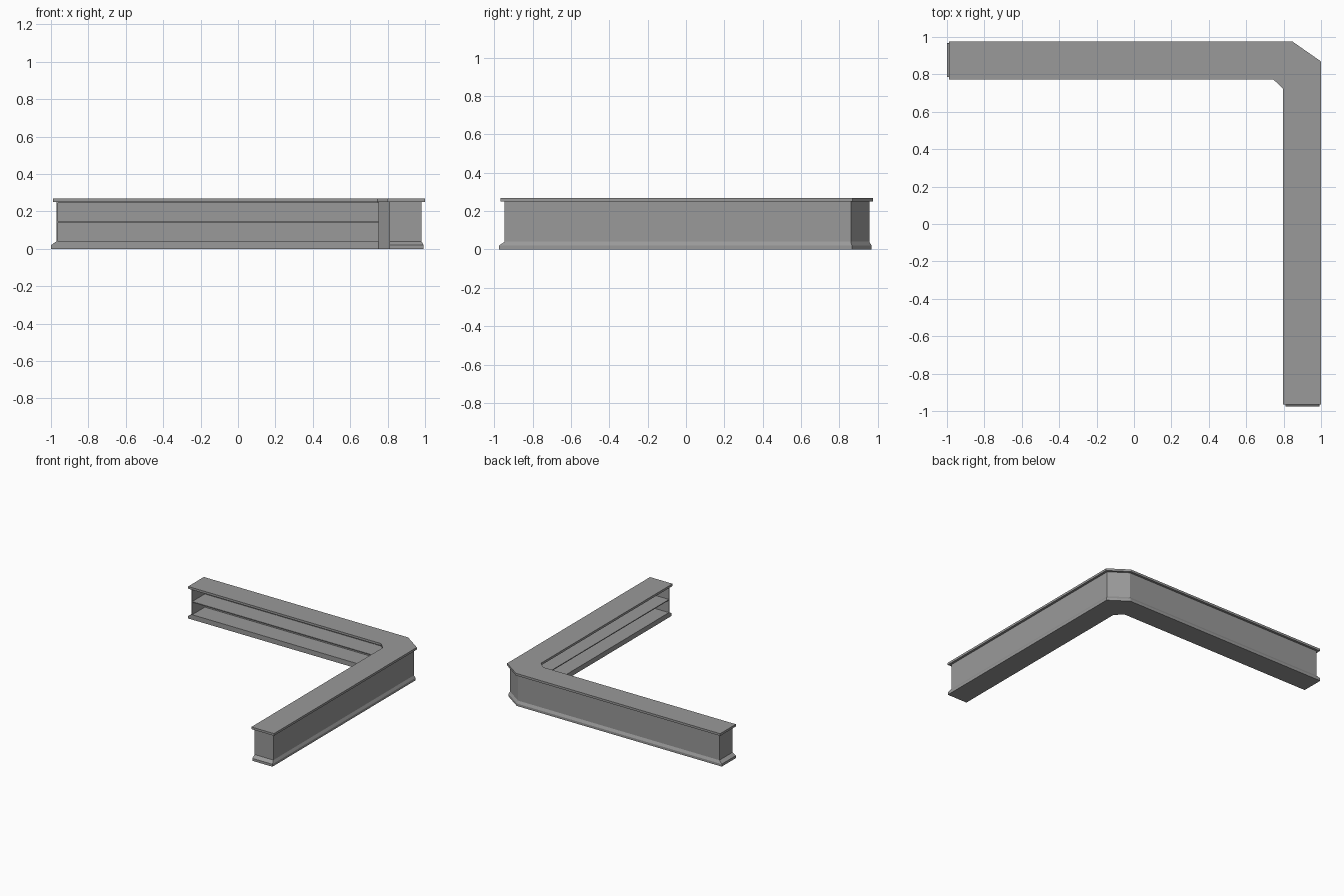
import bpy, bmesh
from mathutils import Vector

if "Cube" in bpy.data.objects:
    bpy.data.objects.remove(bpy.data.objects["Cube"])

# Plan of the worktop: inner edges, front end, outer edges, left end
PLAN = [(-0.99, 0.773), (0.745, 0.773), (0.797, 0.723), (0.797, -0.966),
        (1.0, -0.966), (1.0, 0.869), (0.848, 0.975), (-0.99, 0.975)]

# Dark grey finish
dark = bpy.data.materials.new("dark_grey")
dark.diffuse_color = (0.32, 0.32, 0.32, 1)
dark.use_nodes = True
dark.node_tree.nodes["Principled BSDF"].inputs["Base Color"].default_value = dark.diffuse_color


def inset(inner, end, outer):
    """Move each plan edge inwards by its own distance."""
    dist = [inner] * 3 + [end] + [outer] * 3 + [end]
    pts = [Vector(p) for p in PLAN]
    n = len(pts)
    lines = []
    for i in range(n):
        d = (pts[(i + 1) % n] - pts[i]).normalized()
        lines.append((pts[i] + Vector((-d.y, d.x)) * dist[i], d))
    result = []
    for i in range(n):
        p, d = lines[i - 1]
        q, e = lines[i]
        t = (q - p).cross(e) / d.cross(e)
        result.append(p + d * t)
    return result


def loft(name, rings):
    """Closed solid through (outline, height) rings."""
    bm = bmesh.new()
    loops = [[bm.verts.new((p[0], p[1], z)) for p in pts] for pts, z in rings]
    n = len(loops[0])
    bm.faces.new(loops[0][::-1])
    bm.faces.new(loops[-1])
    for a, b in zip(loops, loops[1:]):
        for i in range(n):
            j = (i + 1) % n
            bm.faces.new((a[i], a[j], b[j], b[i]))
    bmesh.ops.recalc_face_normals(bm, faces=bm.faces)
    mesh = bpy.data.meshes.new(name)
    bm.to_mesh(mesh)
    bm.free()
    mesh.materials.append(dark)
    ob = bpy.data.objects.new(name, mesh)
    bpy.context.collection.objects.link(ob)
    return ob


def box(name, x0, x1, y0, y1, z0, z1):
    return loft(name, [([(x0, y0), (x1, y0), (x1, y1), (x0, y1)], z)
                       for z in (z0, z1)])


body = inset(0.014, 0.02, 0.019)
foot = inset(0.014, -0.009, 0.008)
Z0, Z1, T = 0.04, 0.25, 0.007

# Worktop and skirting with sloped upper edge
loft("worktop", [(PLAN, 0.25), (PLAN, 0.268)])
loft("skirting", [(foot, 0.0), (foot, 0.02), (body, Z0)])

# Solid corner between the two shelf runs
corner = [body[1], body[2], (body[5].x, body[2].y), body[5], body[6],
          (body[1].x, body[6].y)]
loft("corner_post", [(corner, Z0), (corner, Z1)])

# Open shelf runs: outer wall, end panel, shelf and top rail on each arm
bx0, bx1, by0, by1 = body[0].x, body[1].x, body[0].y, body[7].y
rx0, rx1, ry0, ry1 = body[3].x, body[4].x, body[3].y, body[2].y
box("back_wall", bx0, bx1, by1 - T, by1, Z0, Z1)
box("left_end_panel", bx0, bx0 + T, by0, by1 - T, Z0, Z1)
box("right_wall", rx1 - T, rx1, ry0, ry1, Z0, Z1)
box("front_end_panel", rx0, rx1 - T, ry0, ry0 + T, Z0, Z1)
for name, z0, z1 in (("shelf", 0.140, 0.147), ("top_rail", 0.244, Z1)):
    box("back_" + name, bx0 + T, bx1, by0, by1 - T, z0, z1)
    box("right_" + name, rx0, rx1 - T, ry0 + T, ry1, z0, z1)
